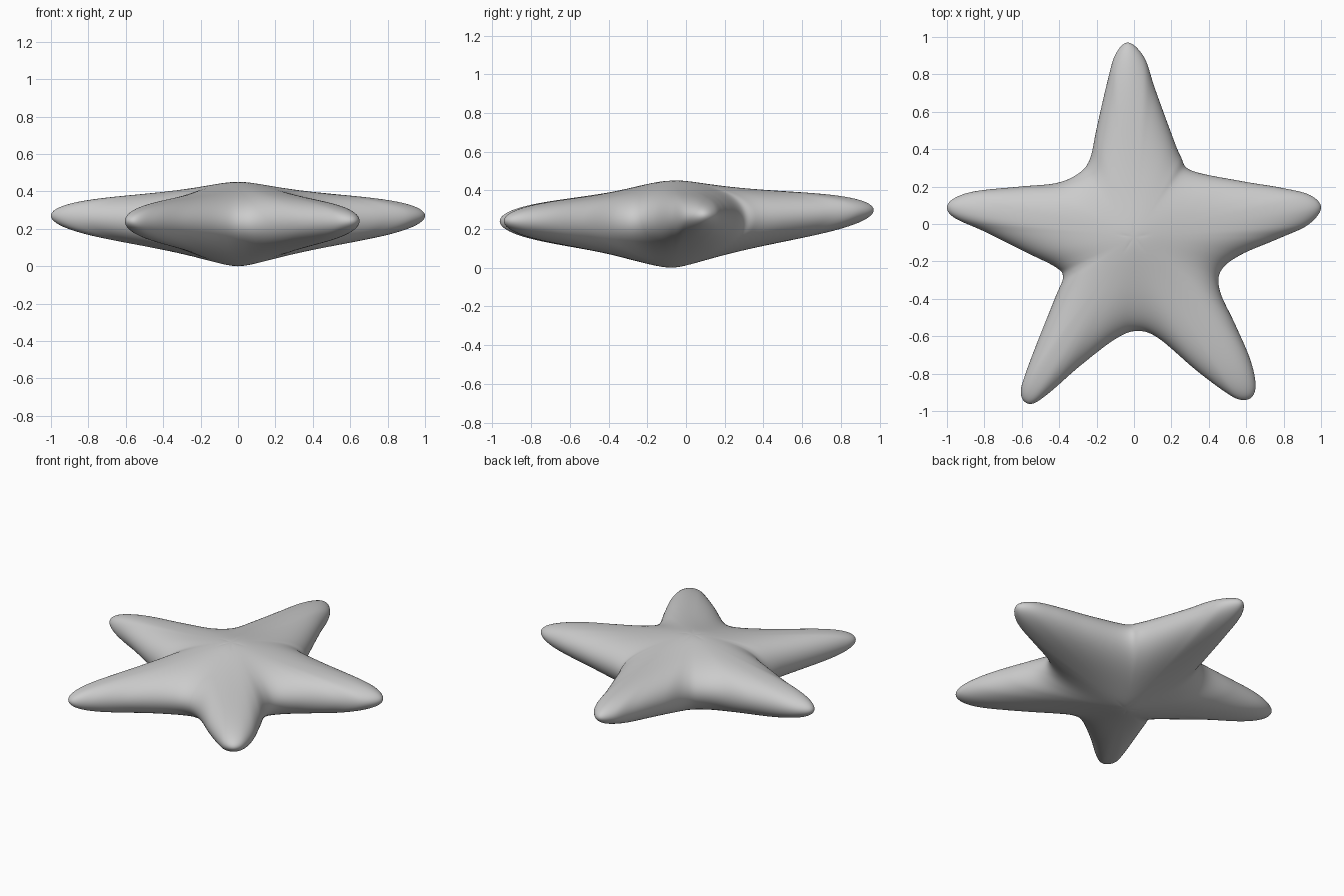
import bpy, bmesh
from math import sin, pi, sqrt, exp, hypot
from mathutils import Vector

if "Cube" in bpy.data.objects:
    bpy.data.objects.remove(bpy.data.objects["Cube"])

CX, CY = 0.0, -0.07      # hub of the star
RINGS, SUB = 28, 8

# Plan outline, anticlockwise from the right arm tip
outline = [
    (1.0, .085), (.94, .155), (.78, .195), (.57, .23), (.31, .285), (.25, .36),
    (.19, .51), (.11, .73), (.055, .89), (-.03, .97), (-.10, .905), (-.145, .75),
    (-.20, .51), (-.235, .35), (-.29, .275), (-.41, .22), (-.61, .20), (-.85, .175),
    (-.965, .135), (-1.0, .085), (-.955, .03), (-.80, -.04), (-.58, -.15),
    (-.42, -.23), (-.38, -.285), (-.42, -.39), (-.52, -.64), (-.58, -.80),
    (-.605, -.89), (-.59, -.945), (-.54, -.96), (-.45, -.90), (-.29, -.76),
    (-.10, -.615), (.015, -.572), (.13, -.61), (.33, -.78), (.49, -.90),
    (.57, -.94), (.63, -.925), (.65, -.855), (.62, -.72), (.54, -.535),
    (.46, -.36), (.465, -.25), (.57, -.165), (.78, -.075), (.93, -.005),
]


def smooth_loop(pts):
    """Closed Catmull-Rom curve through the points."""
    p = [Vector(q) for q in pts]
    n, out = len(p), []
    for i in range(n):
        a, b, c, d = p[i - 1], p[i], p[(i + 1) % n], p[(i + 2) % n]
        for k in range(SUB):
            u = k / SUB
            out.append(0.5 * (2 * b + (c - a) * u + (2 * a - 5 * b + 4 * c - d) * u * u
                              + (3 * b - a - 3 * c + d) * u ** 3))
    return out


def section(x, y, t):
    """Mid-plane height and half thickness at a plan position."""
    r = hypot(x, y)
    mid = 0.225 + 0.04 * r + 0.03 * y
    half = (0.10 + 0.1605 * exp(-sqrt(r * r + 0.01) / 0.40)) * sqrt(max(0, 1 - t ** 4))
    return mid, half


loop = [v - Vector((CX, CY)) for v in smooth_loop(outline)]
n = len(loop)
bm = bmesh.new()

# Rings run from the top pole over the rim to the bottom pole
rings = []
for i in range(1, 2 * RINGS):
    t = sin(pi / 2 * i / RINGS)
    side = 1 if i < RINGS else -1
    ring = []
    for v in loop:
        x, y = v * t
        mid, half = section(x, y, t)
        ring.append(bm.verts.new((x + CX, y + CY, mid + side * half)))
    rings.append(ring)

mid, half = section(0, 0, 0)
top = bm.verts.new((CX, CY, mid + half))
bottom = bm.verts.new((CX, CY, mid - half))
for j in range(n):
    k = (j + 1) % n
    bm.faces.new((top, rings[0][j], rings[0][k]))
    bm.faces.new((bottom, rings[-1][k], rings[-1][j]))
    for a, b in zip(rings, rings[1:]):
        bm.faces.new((a[j], b[j], b[k], a[k]))
bmesh.ops.recalc_face_normals(bm, faces=bm.faces)

# Rest the belly on the ground
low = min(v.co.z for v in bm.verts)
bmesh.ops.translate(bm, vec=(0, 0, -low), verts=bm.verts)

mesh = bpy.data.meshes.new("starfish_body")
bm.to_mesh(mesh)
bm.free()
mesh.shade_smooth()
body = bpy.data.objects.new("starfish_body", mesh)
bpy.context.collection.objects.link(body)
